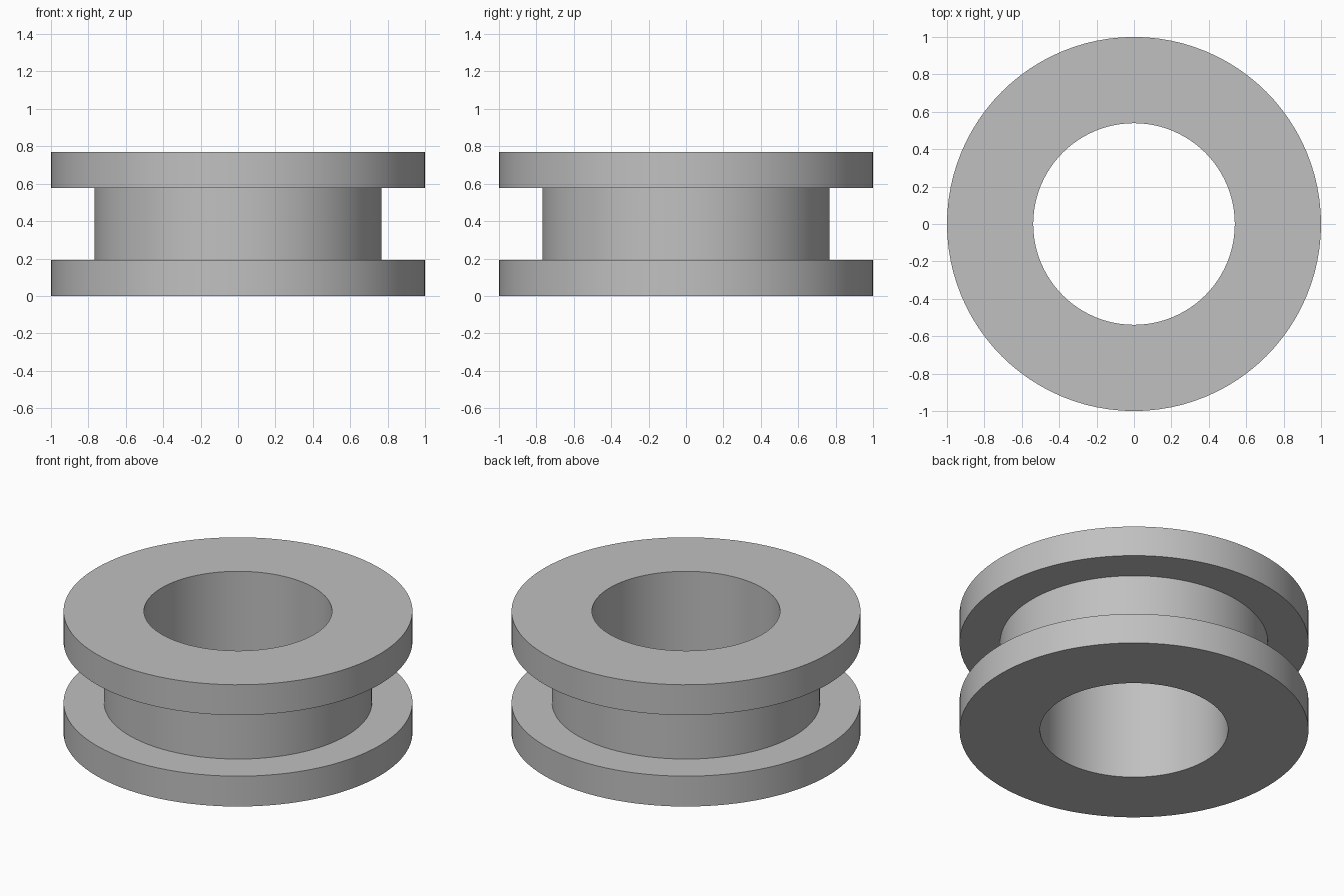
import bpy
import bmesh
import math

cube = bpy.data.objects.get("Cube")
if cube:
    bpy.data.objects.remove(cube, do_unlink=True)

SEGMENTS = 96
RIM, HUB, BORE = 1.0, 0.768, 0.539
HEIGHT, FLANGE = 0.77, 0.192

grey = bpy.data.materials.new("plain_grey")
grey.use_nodes = True
colour = (0.53, 0.53, 0.53, 1)
grey.diffuse_color = colour
grey.node_tree.nodes["Principled BSDF"].inputs["Base Color"].default_value = colour

# Closed cross-section of the ring: bore wall, two flanges and the groove
profile = [
    (BORE, 0), (RIM, 0), (RIM, FLANGE), (HUB, FLANGE),
    (HUB, HEIGHT - FLANGE), (RIM, HEIGHT - FLANGE), (RIM, HEIGHT), (BORE, HEIGHT),
]

# Revolve the cross-section into the grooved ring
bm = bmesh.new()
verts = [bm.verts.new((r, 0, z)) for r, z in profile]
edges = [bm.edges.new((v, verts[i - 1])) for i, v in enumerate(verts)]
bmesh.ops.spin(bm, geom=verts + edges, cent=(0, 0, 0), axis=(0, 0, 1),
               angle=math.tau, steps=SEGMENTS, use_merge=True)
bmesh.ops.remove_doubles(bm, verts=bm.verts, dist=0.0001)
bmesh.ops.recalc_face_normals(bm, faces=bm.faces)

mesh = bpy.data.meshes.new("grooved_ring")
bm.to_mesh(mesh)
bm.free()
mesh.materials.append(grey)
ring = bpy.data.objects.new("grooved_ring", mesh)
bpy.context.collection.objects.link(ring)

# Smooth round walls with sharp rims
bpy.ops.object.select_all(action='DESELECT')
ring.select_set(True)
bpy.context.view_layer.objects.active = ring
bpy.ops.object.shade_smooth_by_angle(angle=math.radians(30))
